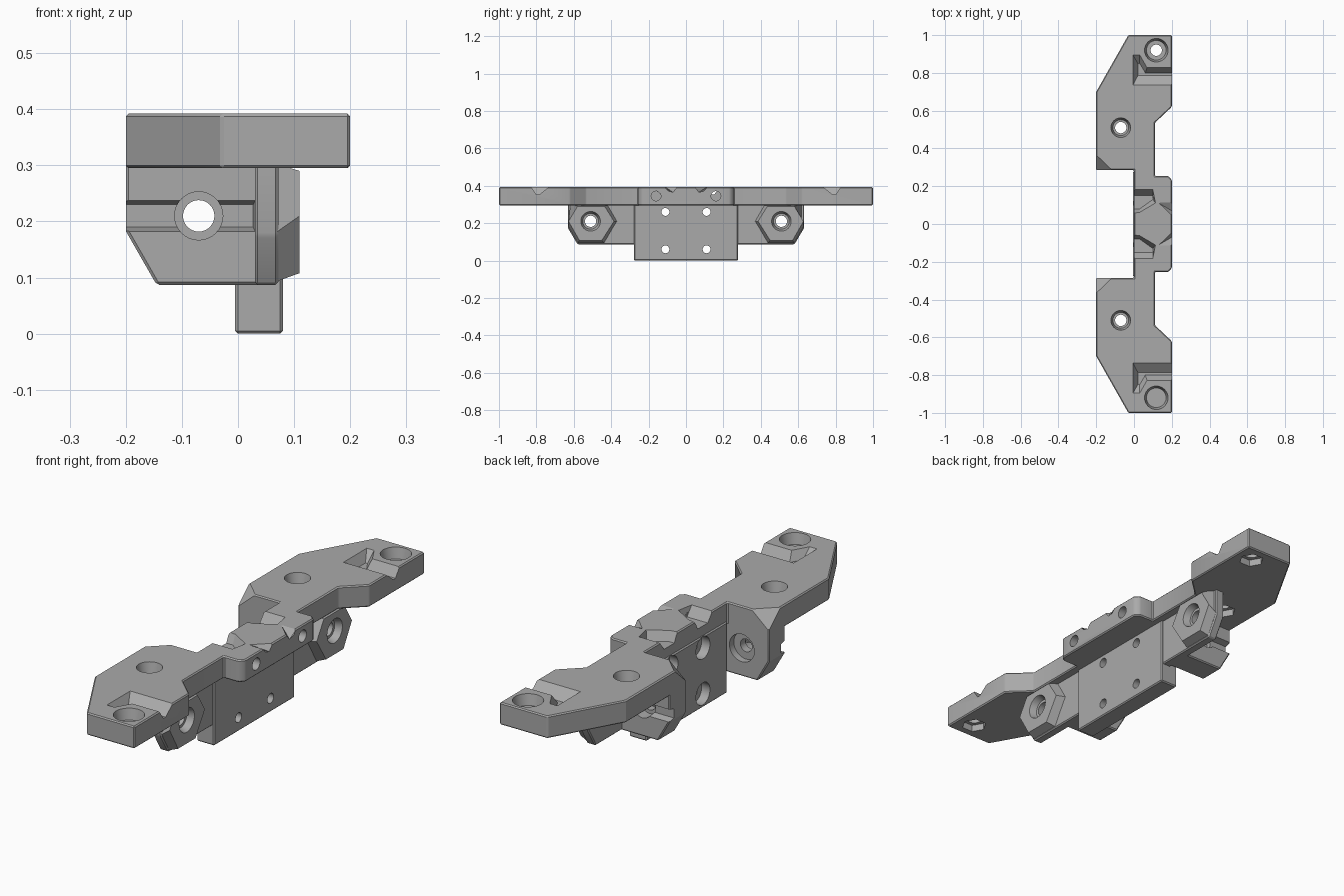
import bpy, bmesh, math

cube = bpy.data.objects.get("Cube")
if cube:
    bpy.data.objects.remove(cube, do_unlink=True)

grey = bpy.data.materials.new("plain_grey")
grey.use_nodes = True
colour = (0.4, 0.4, 0.4, 1)
grey.diffuse_color = colour
grey.node_tree.nodes["Principled BSDF"].inputs["Base Color"].default_value = colour


def prism(name, pts, axis, lo, hi, end=None, side=1):
    """Loft a 2D outline along an axis, optionally to a different end outline."""
    place = {"x": lambda u, v, w: (w, u * side, v),
             "y": lambda u, v, w: (u, w * side, v),
             "z": lambda u, v, w: (u, v * side, w)}[axis]
    bm = bmesh.new()
    a = [bm.verts.new(place(u, v, lo)) for u, v in pts]
    b = [bm.verts.new(place(u, v, hi)) for u, v in (end or pts)]
    bm.faces.new(a)
    bm.faces.new(b)
    n = len(a)
    for i in range(n):
        j = (i + 1) % n
        bm.faces.new((a[i], a[j], b[j], b[i]))
    bmesh.ops.recalc_face_normals(bm, faces=bm.faces)
    mesh = bpy.data.meshes.new(name)
    bm.to_mesh(mesh)
    bm.free()
    mesh.materials.append(grey)
    ob = bpy.data.objects.new(name, mesh)
    bpy.context.collection.objects.link(ob)
    return ob


def rect(u0, u1, v0, v1):
    return [(u0, v0), (u1, v0), (u1, v1), (u0, v1)]


def ring(u, v, r, n=32, turn=0.0):
    return [(u + r * math.cos(turn + math.tau * i / n),
             v + r * math.sin(turn + math.tau * i / n)) for i in range(n)]


def cutter(*args, **kw):
    ob = prism("cutter", *args, **kw)
    ob.hide_render = True
    return ob


def finish(ob, cutters, adds=(), bevel=0.005):
    """Bevel the part, join its bosses, cut it and bake the result."""
    mod = ob.modifiers.new("edge", "BEVEL")
    mod.width, mod.segments, mod.limit_method = bevel, 1, "ANGLE"
    for op, group in (("UNION", adds), ("DIFFERENCE", cutters)):
        for c in group:
            mod = ob.modifiers.new("cut", "BOOLEAN")
            mod.operation, mod.object, mod.solver = op, c, "EXACT"
    deps = bpy.context.evaluated_depsgraph_get()
    mesh = bpy.data.meshes.new_from_object(ob.evaluated_get(deps))
    ob.modifiers.clear()
    ob.data = mesh
    mesh.materials.clear()
    mesh.materials.append(grey)
    for p in mesh.polygons:
        p.material_index = 0
    bpy.ops.object.select_all(action="DESELECT")
    ob.select_set(True)
    bpy.context.view_layer.objects.active = ob
    bpy.ops.object.shade_smooth_by_angle(angle=math.radians(25))


BOTTOM, TOP = 0.295, 0.392

# top plate outline: one half, mirrored
half = [(0.2, 0.235), (0.18, 0.255), (0.11, 0.255), (0.11, 0.535), (0.2, 0.62),
        (0.2, 1), (-0.03, 1), (-0.2, 0.7), (-0.2, 0.285), (0, 0.285)]
plate = prism("top_plate", half + [(x, -y) for x, y in reversed(half)], "z", BOTTOM, TOP)

# screw holes of the central block, wide on the back face
block_cuts = []
for y in (-0.11, 0.11):
    for z in (0.06, 0.26):
        block_cuts.append(cutter(ring(y, z, 0.021), "x", -0.1, 0.15))
        block_cuts.append(cutter(ring(y, z, 0.048), "x", -0.1, 0.035))

plate_cuts = []
for s in (1, -1):
    # vertical screw holes with counterbores
    for x, y, r in ((-0.07, 0.51, 0.054), (0.118, 0.92, 0.064)):
        plate_cuts.append(cutter(ring(x, y, 0.03), "z", 0.2, 0.5, side=s))
        plate_cuts.append(cutter(ring(x, y, r - 0.012), "z", 0.345, 0.4,
                                 end=ring(x, y, r), side=s))
        plate_cuts.append(cutter(ring(x, y, 0.052, 6), "z", 0.2, 0.325, side=s))
    # sloped pocket beside each end hole
    plate_cuts.append(cutter(
        [(0.02, 0.785), (0.22, 0.785), (0.22, 0.8), (0.06, 0.8), (0.03, 0.85), (0.02, 0.85)],
        "z", 0.352, 0.396,
        end=[(-0.008, 0.73), (0.22, 0.73), (0.22, 0.83), (0.07, 0.83), (0.03, 0.9),
             (-0.008, 0.9)], side=s))
    # sloped pockets around the central hexagon
    plate_cuts.append(cutter(
        [(-0.05, 0.08), (0.03, 0.08), (0.1, 0.13), (0.1, 0.15), (-0.05, 0.15)],
        "z", 0.352, 0.396,
        end=[(-0.05, 0.04), (0.03, 0.06), (0.115, 0.11), (0.1, 0.185), (-0.05, 0.185)],
        side=s))
    plate_cuts.append(cutter([(0.01, 0.396), (0.1, 0.396), (0.07, 0.366)], "x", 0.205, 0.21,
                             side=s))
    plate_cuts.append(cutter([(0.22, 0.03), (0.22, 0.09), (0.2, 0.07)], "z", 0.365, 0.4,
                             end=[(0.22, 0.02), (0.22, 0.12), (0.115, 0.12)], side=s))
    # ledge holes
    plate_cuts.append(cutter(ring(0.16, 0.345, 0.026), "x", 0.1, 0.3, side=s))
    # sloped inner corner
    plate_cuts.append(cutter([(-0.21, 0.275), (-0.2, 0.275), (-0.21, 0.285)], "z", 0.31, 0.396,
                             end=[(-0.21, 0.275), (-0.1, 0.275), (-0.21, 0.38)], side=s))
finish(plate, plate_cuts + block_cuts)

# central block
block = prism("central_block", rect(-0.005, 0.08, -0.278, 0.278), "z", 0, 0.31)
finish(block, block_cuts)

for s, word in ((1, "rear"), (-1, "front")):
    # hanging bracket with a through hole and outer channel
    bracket = prism(word + "_bracket",
                    [(-0.2, 0.31), (-0.2, 0.183), (-0.145, 0.087), (0.04, 0.087), (0.04, 0.31)],
                    "y", 0.285, 0.4, side=s)
    finish(bracket, [
        cutter(ring(-0.07, 0.21, 0.028), "y", 0.2, 0.5, side=s),
        cutter(ring(-0.07, 0.21, 0.043), "y", 0.35, 0.5, side=s),
        cutter(ring(-0.07, 0.21, 0.06), "y", 0.2, 0.315, side=s),
        cutter(rect(-0.3, 0.027, 0.19, 0.23), "y", 0.37, 0.41,
               end=rect(-0.3, 0.032, 0.18, 0.24), side=s)])

    # side arm carrying the hexagonal boss
    arm = prism(word + "_side_arm",
                [(0.27, 0.31), (0.27, 0.087), (0.58, 0.087), (0.632, 0.175), (0.632, 0.31)],
                "x", 0.03, 0.072, side=s)
    boss = cutter([(0.365, 0.21), (0.435, 0.09), (0.58, 0.09), (0.63, 0.175), (0.63, 0.305),
                   (0.42, 0.305)], "x", 0.06, 0.11,
                  end=[(0.385, 0.21), (0.45, 0.108), (0.57, 0.108), (0.628, 0.21), (0.58, 0.29),
                       (0.435, 0.29)], side=s)
    finish(arm, [
        cutter(ring(0.51, 0.21, 0.03), "x", -0.1, 0.3, side=s),
        cutter(ring(0.51, 0.21, 0.042), "x", 0.08, 0.12,
               end=ring(0.51, 0.21, 0.056), side=s)], adds=[boss])

for ob in [o for o in bpy.data.objects if o.name.startswith("cutter")]:
    bpy.data.objects.remove(ob, do_unlink=True)
